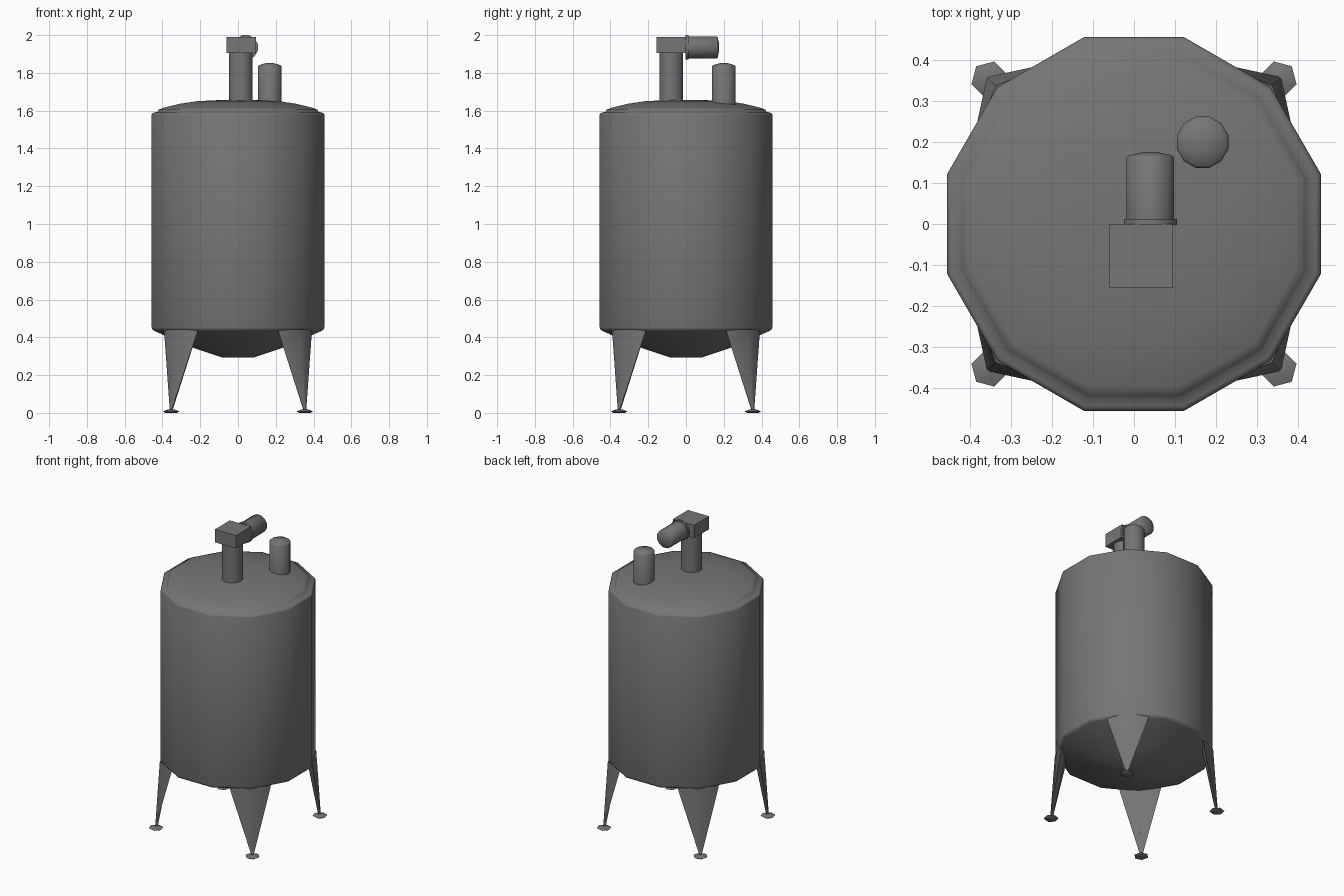
import bpy, bmesh, math
from mathutils import Matrix

if "Cube" in bpy.data.objects:
    bpy.data.objects.remove(bpy.data.objects["Cube"])

C15 = math.cos(math.radians(15))

# Dark grey metal for everything
dark = bpy.data.materials.new("dark_metal")
dark.diffuse_color = (.18, .18, .18, 1)
dark.use_nodes = True
dark.node_tree.nodes["Principled BSDF"].inputs["Base Color"].default_value = dark.diffuse_color

def finish(name, bm):
    bmesh.ops.recalc_face_normals(bm, faces=bm.faces)
    me = bpy.data.meshes.new(name)
    bm.to_mesh(me)
    bm.free()
    me.shade_smooth()
    me.set_sharp_from_angle(angle=math.radians(66))
    me.materials.append(dark)
    ob = bpy.data.objects.new(name, me)
    bpy.context.collection.objects.link(ob)
    return ob

def lathe(name, profile, matrix=Matrix(), sides=12, start=15, scale=1.0):
    """Spin (radius, height) points around z, cap both ends, then place."""
    bm = bmesh.new()
    rings = []
    for r, z in profile:
        ring = []
        for i in range(sides):
            a = math.radians(start) + math.tau * i / sides
            ring.append(bm.verts.new((r * scale * math.cos(a), r * scale * math.sin(a), z)))
        rings.append(ring)
    for lo, hi in zip(rings, rings[1:]):
        for i in range(sides):
            j = (i + 1) % sides
            bm.faces.new((lo[i], lo[j], hi[j], hi[i]))
    bm.faces.new(rings[0])
    bm.faces.new(rings[-1])
    bm.transform(matrix)
    return finish(name, bm)

# Tank shell with conical bottom and shallow stepped lid (radii to the flats)
lathe("tank", [(.08, .292), (.23, .342), (.40, .415), (.44, .433), (.453, .44), (.457, .452),
               (.457, 1.578), (.453, 1.586), (.445, 1.590), (.426, 1.594), (.42, 1.605),
               (.40, 1.614), (.31, 1.636), (.22, 1.650), (.08, 1.657)], scale=1 / C15)

# Lid fittings
lathe("inlet_pipe", [(.065, 1.61), (.065, 1.834), (.059, 1.841), (.02, 1.852)],
      Matrix.Translation((.168, .20, 0)))
lathe("agitator_column", [(.065, 1.63), (.065, 1.915)], Matrix.Translation((.014, -.078, 0)))

# Gearbox on top of the column
bm = bmesh.new()
bmesh.ops.create_cube(bm, size=1, matrix=Matrix.Translation((.0175, -.078, 1.948)) @
                      Matrix.Diagonal((.155, .156, .086, 1)))
finish("gearbox", bm)

# Sideways motor with flange, pointing to +y
along_y = Matrix.Translation((.04, 0, 1.935)) @ Matrix.Rotation(math.radians(-90), 4, 'X')
lathe("motor_flange", [(.065, -.002), (.065, .012)], along_y, scale=1 / C15)
lathe("motor_body", [(.058, .01), (.058, .163), (.053, .168), (.015, .176)], along_y, scale=1 / C15)

# Four bent, tapering legs with hexagonal feet
top = [(.392, .21), (.338, .338), (.21, .392), (.29, .29)]
foot = [(.361, .353), (.358, .358), (.353, .361), (.347, .347)]
names = ["back_right", "back_left", "front_left", "front_right"]
for k, name in enumerate(names):
    turn = Matrix.Rotation(math.radians(90 * k), 4, 'Z')
    bm = bmesh.new()
    t = [bm.verts.new((x, y, .442)) for x, y in top]
    f = [bm.verts.new((x, y, .012)) for x, y in foot]
    for i in range(4):
        j = (i + 1) % 4
        bm.faces.new((f[i], f[j], t[j], t[i]))
    bm.faces.new(t)
    bm.faces.new(f)
    bm.transform(turn)
    finish(name + "_leg", bm)
    lathe(name + "_foot", [(.032, 0), (.045, .008), (.018, .018)],
          turn @ Matrix.Translation((.354, .354, 0)), sides=6, start=45)
